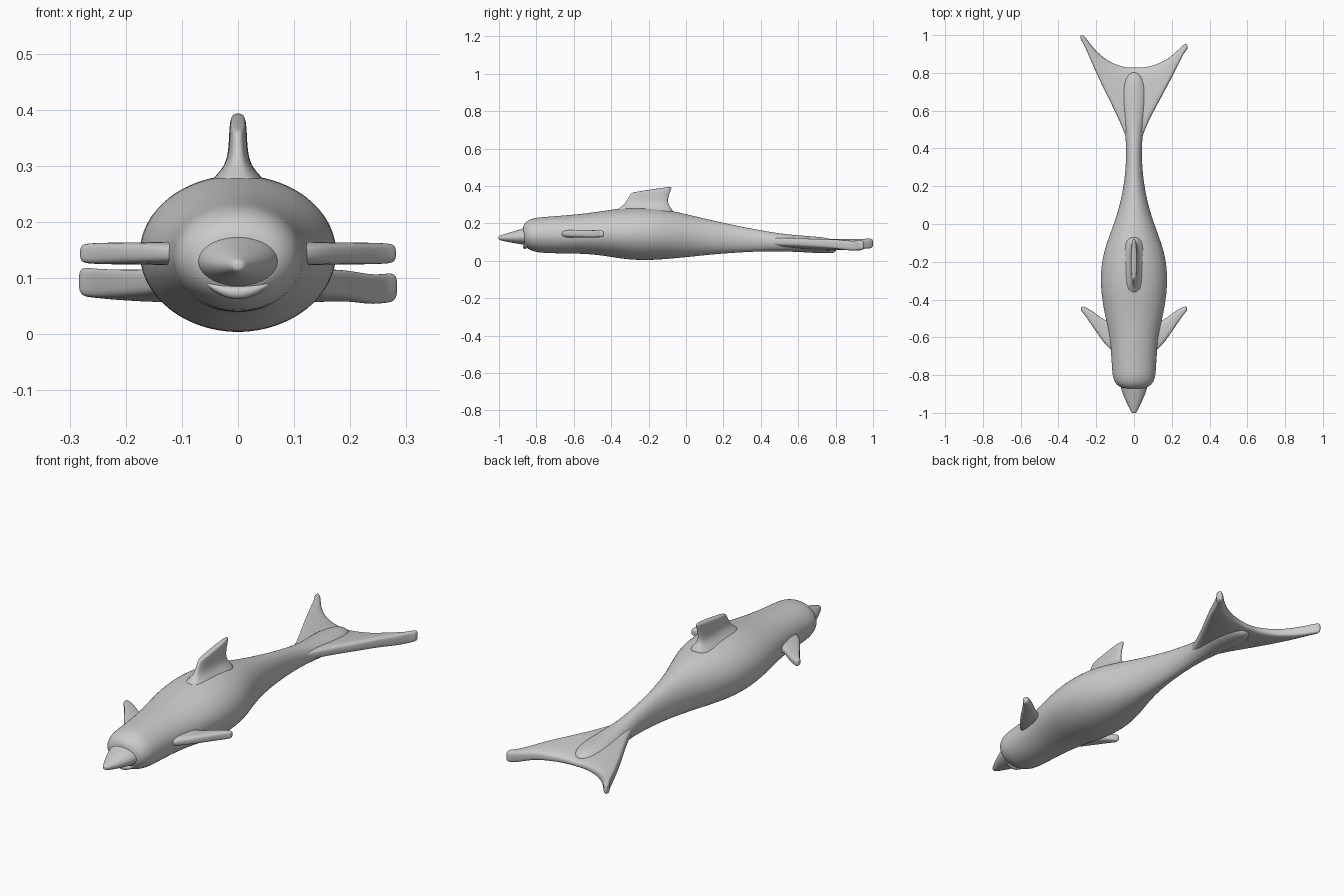
import bpy, bmesh
from math import cos, sin, pi
from mathutils import Vector


def loft(name, rings, levels=2):
    """Skin closed rings of points, cap both ends and smooth."""
    bm = bmesh.new()
    rows = [[bm.verts.new(p) for p in ring] for ring in rings]
    n = len(rows[0])
    for a, b in zip(rows, rows[1:]):
        for i in range(n):
            j = (i + 1) % n
            bm.faces.new((a[i], a[j], b[j], b[i]))
    bm.faces.new(rows[0])
    bm.faces.new(rows[-1][::-1])
    bmesh.ops.recalc_face_normals(bm, faces=bm.faces)
    me = bpy.data.meshes.new(name)
    bm.to_mesh(me)
    bm.free()
    me.polygons.foreach_set("use_smooth", [True] * len(me.polygons))
    ob = bpy.data.objects.new(name, me)
    bpy.context.collection.objects.link(ob)
    mod = ob.modifiers.new("smooth", 'SUBSURF')
    mod.levels = mod.render_levels = levels
    return ob


def oval(centre, u, v, n=24, power=1.0):
    """Oval ring; a power below 1 makes it boxier."""
    def p(t):
        return abs(t) ** power * (1 if t > 0 else -1)
    c, u, v = Vector(centre), Vector(u), Vector(v)
    return [c + u * p(cos(2 * pi * (i + .5) / n)) + v * p(sin(2 * pi * (i + .5) / n))
            for i in range(n)]


def along_y(rows):
    return [oval((0, y, (lo + hi) / 2), (w, 0, 0), (0, 0, (hi - lo) / 2))
            for y, w, lo, hi in rows]


# Body: y, half width, bottom, top
loft("body", along_y([
    (-.873, .03, .11, .17), (-.868, .07, .083, .195), (-.845, .1, .062, .217),
    (-.81, .114, .047, .23), (-.76, .118, .04, .235), (-.65, .124, .038, .243),
    (-.55, .14, .037, .252), (-.45, .162, .028, .266), (-.35, .177, .01, .282),
    (-.25, .178, .001, .287), (-.15, .163, .004, .281), (-.05, .127, .013, .263),
    (.05, .09, .023, .238), (.15, .064, .034, .215), (.27, .045, .043, .188),
    (.4, .04, .05, .163), (.5, .049, .05, .146), (.6, .064, .047, .136),
    (.69, .072, .041, .13), (.76, .06, .039, .122), (.795, .035, .042, .108),
    (.805, .012, .055, .09)]))

# Beak
loft("beak", along_y([
    (-.8, .085, .08, .185), (-.86, .073, .085, .178), (-.9, .06, .09, .164),
    (-.95, .038, .1, .149), (-.985, .02, .107, .138), (-1.0, .012, .112, .133),
    (-1.002, .005, .119, .127)]))

# Lower lip: crescent under the beak
loft("lower_lip", [
    oval((x, -.862 + 5 * x * x, .074 + 5 * x * x), (0, .012, 0),
         (0, 0, .013 - 2.6 * x * x), 8)
    for x in (-.06, -.045, -.03, -.015, 0, .015, .03, .045, .06)], 1)

# Dorsal fin: front y, front z, back y, back z, half thickness
loft("dorsal_fin", [
    oval((0, (yf + yb) / 2, (zf + zb) / 2), (0, (yb - yf) / 2, (zb - zf) / 2),
         (w, 0, 0), 20, .7)
    for yf, zf, yb, zb, w in [
        (-.39, .24, -.06, .24, .075), (-.37, .274, -.07, .272, .05),
        (-.335, .297, -.09, .295, .026), (-.318, .32, -.098, .32, .018),
        (-.305, .345, -.088, .36, .016), (-.295, .362, -.075, .39, .015),
        (-.28, .367, -.078, .398, .01)]])

# Side flippers: x, leading y, trailing y
for name, side in (("left_flipper", -1), ("right_flipper", 1)):
    loft(name, [
        oval((side * x, (a + b) / 2, .144), (0, (b - a) / 2, 0), (0, 0, t), 16, .65)
        for x, a, b, t in [
            (.08, -.69, -.48, .022), (.13, -.665, -.52, .021),
            (.17, -.615, -.5, .02), (.21, -.557, -.467, .02),
            (.25, -.497, -.443, .019), (.272, -.468, -.435, .018),
            (.282, -.46, -.44, .013)]])

# Tail fluke: half outline mirrored across the middle
half = [(0, .34, .83), (.02, .38, .83), (.04, .45, .831), (.065, .52, .836),
        (.105, .605, .848), (.15, .695, .873), (.195, .79, .91),
        (.235, .88, .958), (.262, .945, .995), (.276, .967, 1.002),
        (.284, .98, .997)]
outline = [(-x, a, b) for x, a, b in half[:0:-1]] + half
fluke = []
for x, a, b in outline:
    k = abs(x) / .28
    drop = .05 * max(0, x / .28) ** 2
    mid = .09 - .008 * k + .012 * k ** 4 - (.01 if x > .2 else 0)
    tilt = -.018 * (1 - k)
    t = .026 if abs(x) < .28 else .017
    fluke.append(oval((x, (a + b) / 2 - drop, mid), (0, (b - a) / 2, tilt),
                      (0, 0, t), 20, .6))
loft("tail_fluke", fluke)
